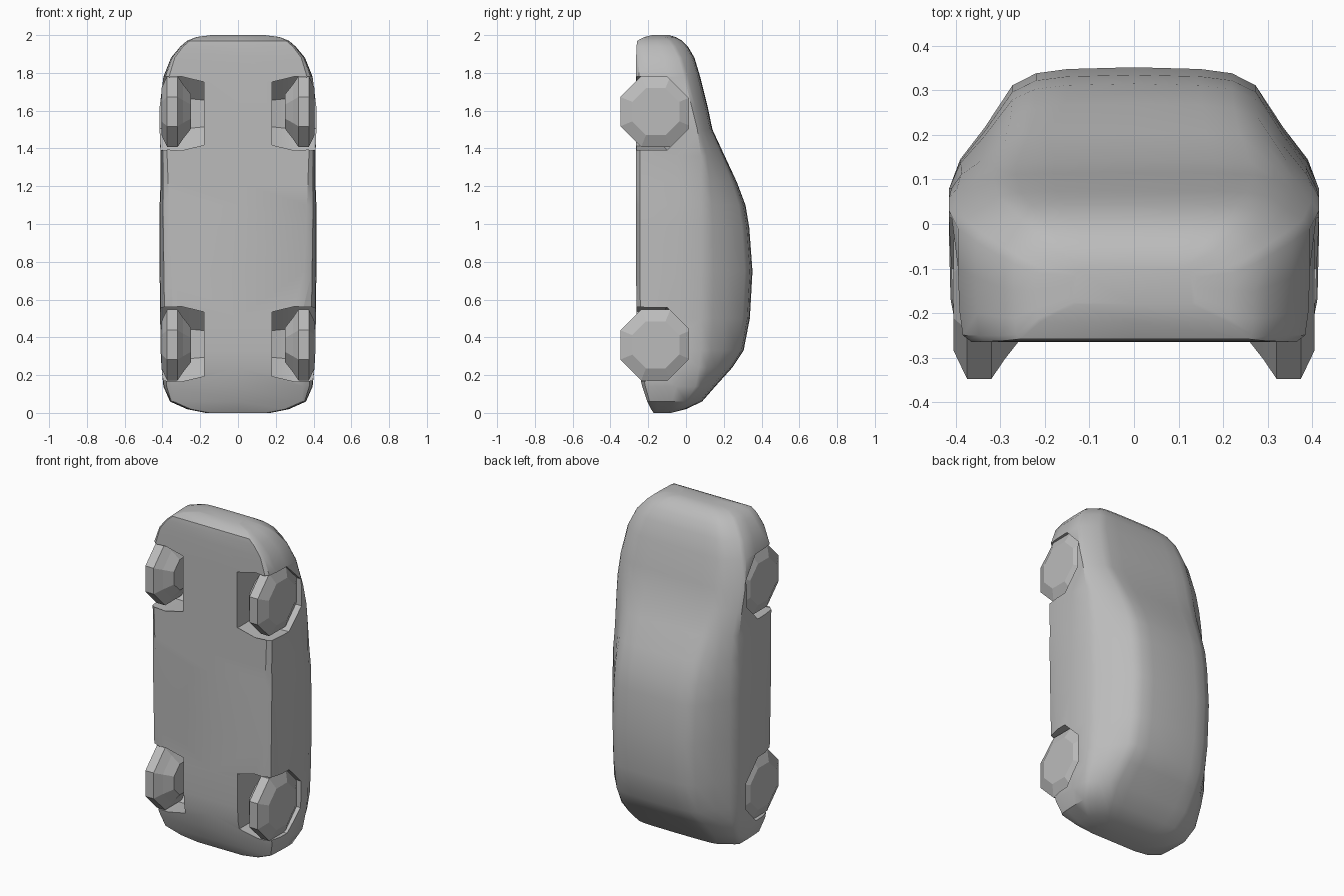
import bpy, bmesh, math

paint = bpy.data.materials.new("plain_grey")
paint.diffuse_color = (0.5, 0.5, 0.5, 1)


def make_object(name, bm, smooth_angle=None):
    bmesh.ops.recalc_face_normals(bm, faces=bm.faces)
    mesh = bpy.data.meshes.new(name)
    bm.to_mesh(mesh)
    bm.free()
    mesh.materials.append(paint)
    obj = bpy.data.objects.new(name, mesh)
    bpy.context.collection.objects.link(obj)
    return obj


def activate(obj):
    bpy.ops.object.select_all(action='DESELECT')
    obj.select_set(True)
    bpy.context.view_layer.objects.active = obj


def loft(name, rings):
    bm = bmesh.new()
    loops = [[bm.verts.new(p) for p in ring] for ring in rings]
    n = len(loops[0])
    for a, b in zip(loops, loops[1:]):
        for i in range(n):
            j = (i + 1) % n
            bm.faces.new((a[i], a[j], b[j], b[i]))
    bm.faces.new(loops[0])
    bm.faces.new(loops[-1])
    return make_object(name, bm)


# Body stations: height, floor y, roof y, half width, roof half width,
# shoulder y, floor half width
stations = [
    (0.00, -0.172, -0.08, 0.17, 0.12, -0.11, 0.15),
    (0.02, -0.185, 0.00, 0.27, 0.20, -0.07, 0.25),
    (0.06, -0.205, 0.085, 0.36, 0.25, 0.00, 0.34),
    (0.14, -0.232, 0.155, 0.395, 0.27, 0.05, 0.345),
    (0.24, -0.255, 0.245, 0.405, 0.26, 0.07, 0.345),
    (0.33, -0.262, 0.305, 0.41, 0.25, 0.08, 0.345),
    (0.50, -0.262, 0.338, 0.412, 0.25, 0.08, 0.345),
    (0.75, -0.264, 0.352, 0.415, 0.25, 0.08, 0.35),
    (0.98, -0.265, 0.335, 0.415, 0.25, 0.08, 0.36),
    (1.10, -0.265, 0.315, 0.415, 0.25, 0.08, 0.365),
    (1.22, -0.265, 0.270, 0.41, 0.255, 0.08, 0.37),
    (1.36, -0.265, 0.205, 0.41, 0.27, 0.08, 0.375),
    (1.50, -0.265, 0.140, 0.415, 0.30, 0.06, 0.375),
    (1.62, -0.265, 0.115, 0.415, 0.30, 0.03, 0.375),
    (1.78, -0.265, 0.075, 0.395, 0.29, -0.01, 0.365),
    (1.88, -0.264, 0.045, 0.355, 0.26, -0.04, 0.335),
    (1.94, -0.262, 0.010, 0.305, 0.23, -0.07, 0.29),
    (1.97, -0.258, -0.020, 0.27, 0.20, -0.09, 0.255),
    (1.99, -0.220, -0.055, 0.22, 0.17, -0.11, 0.21),
    (2.00, -0.180, -0.090, 0.14, 0.11, -0.12, 0.13),
]


def section(z, yb, yt, w, wt, ys, wf):
    h, d = yt - ys, ys - yb
    half = [
        (wt * 0.6, yt - 0.015 * h),
        (wt * 0.88, yt - 0.05 * h),
        (wt + (w - wt) * 0.14, yt - 0.15 * h),
        (wt + (w - wt) * 0.52, ys + 0.50 * h),
        (wt + (w - wt) * 0.85, ys + 0.24 * h),
        (w, ys),
        (w, ys - 0.36 * d),
        (w - 0.003, ys - 0.72 * d),
        (w - 0.35 * (w - wf), yb + 0.06 * d),
        (wf, yb),
    ]
    pts = [(0, yt)] + half + [(0, yb)] + [(-x, y) for x, y in reversed(half)]
    return [(x, y, z) for x, y in pts]


body = loft("car_body", [section(*s) for s in stations])


def octagon(x, y, z, r, squash=1.0):
    return [(x, y + r * math.cos(a) * squash, z + r * math.sin(a))
            for a in (math.tau * (k + 0.5) / 8 for k in range(8))]


# Wheel wells cut into floor and sides
for side in (-1, 1):
    for z in (0.365, 1.585):
        well = loft("wheel_well_cutter", [
            octagon(side * 0.18, -0.19, z, 0.185),
            octagon(side * 0.30, -0.18, z, 0.215),
            octagon(side * 0.50, -0.18, z, 0.205)])
        activate(body)
        cut = body.modifiers.new("well", 'BOOLEAN')
        cut.operation = 'DIFFERENCE'
        cut.solver = 'EXACT'
        cut.object = well
        bpy.ops.object.modifier_apply(modifier=cut.name)
        bpy.data.objects.remove(well)

activate(body)
bpy.ops.object.shade_smooth_by_angle(angle=math.radians(35))

# Chunky faceted wheels, tapered towards the tread
for side, label in ((-1, "left"), (1, "right")):
    for z, end in ((0.36, "rear"), (1.595, "front")):
        loft(f"{end}_{label}_wheel", [
            octagon(side * 0.25, -0.16, z, 0.10),
            octagon(side * 0.29, -0.16, z, 0.155),
            octagon(side * 0.32, -0.16, z, 0.203),
            octagon(side * 0.375, -0.16, z, 0.203),
            octagon(side * 0.405, -0.16, z, 0.135)])
